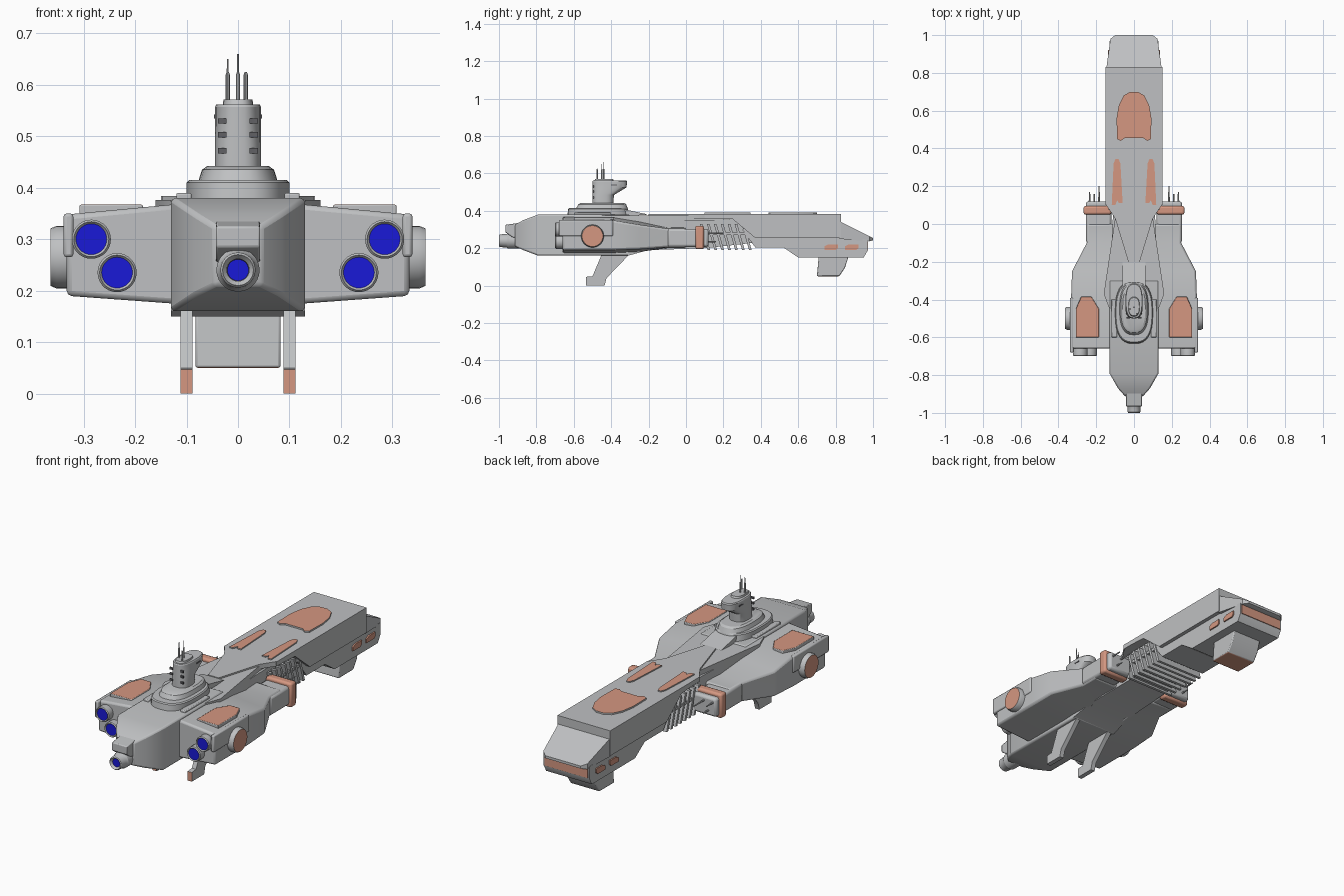
import bpy
import bmesh
import math
from mathutils import Vector

cube = bpy.data.objects.get("Cube")
if cube:
    bpy.data.objects.remove(cube, do_unlink=True)


def material(name, rgb):
    m = bpy.data.materials.new(name)
    m.use_nodes = True
    m.diffuse_color = (*rgb, 1)
    m.node_tree.nodes["Principled BSDF"].inputs["Base Color"].default_value = (*rgb, 1)
    return m


GREY = material("hull grey", (0.52, 0.53, 0.54))
SALMON = material("salmon panel", (0.66, 0.31, 0.22))
BLUE = material("engine blue", (0.01, 0.01, 0.68))
DARK = material("dark recess", (0.12, 0.12, 0.13))
UP, DOWN, AFT, SIDE = Vector((0, 0, 1)), Vector((0, 0, -1)), Vector((0, -1, 0)), Vector((1, 0, 0))


def build(name, rings, mat=GREY, bevel=0, mirror=False, accent=None):
    """Skin a row of equal rings, cap the ends; accent direction is painted salmon."""
    bm = bmesh.new()
    rows = [[bm.verts.new(p) for p in ring] for ring in rings]
    for a, b in zip(rows, rows[1:]):
        for i in range(len(a)):
            j = (i + 1) % len(a)
            bm.faces.new((a[i], a[j], b[j], b[i]))
    bm.faces.new(rows[0])
    bm.faces.new(rows[-1])
    bmesh.ops.recalc_face_normals(bm, faces=bm.faces[:])
    bm.normal_update()
    if accent:
        for f in bm.faces:
            f.material_index = int(f.normal.dot(accent) > 0.95)
    me = bpy.data.meshes.new(name)
    bm.to_mesh(me)
    bm.free()
    me.materials.append(mat)
    me.materials.append(SALMON)
    ob = bpy.data.objects.new(name, me)
    bpy.context.collection.objects.link(ob)
    if bevel:
        mod = ob.modifiers.new("Bevel", "BEVEL")
        mod.width, mod.segments, mod.limit_method = bevel, 2, "ANGLE"
    if mirror:
        ob.modifiers.new("Mirror", "MIRROR")
    bpy.ops.object.select_all(action="DESELECT")
    ob.select_set(True)
    bpy.context.view_layer.objects.active = ob
    bpy.ops.object.shade_smooth_by_angle(angle=math.radians(30))
    return ob


def place(axis, t, p):
    """Put a 2D point on the plane axis = t."""
    return Vector({"x": (t, p[0], p[1]), "y": (p[0], t, p[1]), "z": (p[0], p[1], t)}[axis])


def prism(name, pts, axis, a, b, **kw):
    return build(name, [[place(axis, t, p) for p in pts] for t in (a, b)], **kw)


def box(name, x, y, z, **kw):
    return prism(name, [(x[0], y[0]), (x[1], y[0]), (x[1], y[1]), (x[0], y[1])], "z", *z, **kw)


def loft(name, sections, **kw):
    """Symmetric rectangles along y: (y, half width, bottom, top)."""
    return build(name, [[(-w, y, a), (w, y, a), (w, y, b), (-w, y, b)]
                        for y, w, a, b in sections], **kw)


def lathe(name, axis, centre, profile, n=28, **kw):
    """Round part from (radius, position) pairs along an axis."""
    rings = [[place(axis, t, (centre[0] + r * math.cos(k * math.tau / n),
                              centre[1] + r * math.sin(k * math.tau / n)))
              for k in range(n)] for r, t in profile]
    return build(name, rings, **kw)


def symmetric(half):
    return half + [(-x, y) for x, y in reversed(half)]


def oval(z, w, y0, y1, n=32, power=0.75):
    """Squared-off oval ring at height z."""
    def sq(v):
        return math.copysign(abs(v) ** power, v)
    return [(w * sq(math.cos(k * math.tau / n)),
             (y0 + y1) / 2 + (y1 - y0) / 2 * sq(math.sin(k * math.tau / n)), z)
            for k in range(n)]


# Main hull and belly
loft("main_hull", [(-0.915, 0.045, 0.21, 0.325), (-0.87, 0.085, 0.19, 0.35),
                   (-0.79, 0.13, 0.16, 0.38), (-0.3, 0.13, 0.16, 0.38)], bevel=0.008)
loft("belly", [(-0.31, 0.13, 0.16, 0.36), (-0.2, 0.12, 0.19, 0.35),
               (0.1, 0.11, 0.2, 0.35), (0.37, 0.1, 0.23, 0.36)])
prism("saddle", symmetric([(0.13, -0.45), (0.16, -0.37), (0.1, 0.03), (0.1, 0.2)]),
      "z", 0.28, 0.376)
prism("neck_plate", symmetric([(0.03, -0.2), (0.1, 0.03), (0.15, 0.105), (0.15, 0.3)]),
      "z", 0.36, 0.384)

# Forward boom, lower nose and visor
prism("boom", [(0.1, 0.384), (0.1, 0.363), (0.25, 0.355), (0.37, 0.255),
               (0.83, 0.255), (0.83, 0.384)], "x", -0.15, 0.15)
prism("lower_nose", [(0.3, 0.3), (0.37, 0.205), (0.52, 0.205), (0.6, 0.15), (0.95, 0.15),
                     (0.97, 0.185), (0.97, 0.245), (0.83, 0.27)], "x", -0.13, 0.13)
loft("visor", [(0.82, 0.147, 0.25, 0.345), (0.98, 0.125, 0.237, 0.265),
               (1.0, 0.1, 0.242, 0.255)])
box("nose_band", (-0.122, 0.122), (0.966, 0.974), (0.188, 0.237), mat=SALMON)
for n, y in enumerate((0.74, 0.85)):
    prism(f"nose_side_light_{n}", [(y, 0.19), (y + 0.06, 0.19), (y + 0.072, 0.2),
                                   (y + 0.072, 0.22), (y + 0.02, 0.22), (y, 0.21)],
          "x", 0.128, 0.137, mat=SALMON, mirror=True)
prism("chin_pod", [(0.71, 0.16), (0.70, 0.05), (0.82, 0.05), (0.85, 0.095), (0.87, 0.16)],
      "x", -0.083, 0.083, bevel=0.005, accent=DOWN)

# Slanted cooling ribs under the boom
for n in range(7):
    y = 0.115 + n * 0.037
    prism(f"rib_{n}", [(y, 0.19), (y + 0.014, 0.19), (y - 0.026, 0.33), (y - 0.04, 0.33)],
          "x", -0.135, 0.135)
box("rib_rail", (0.11, 0.13), (0.08, 0.33), (0.27, 0.285), mirror=True)

# Raised salmon deck panels
prism("shield_panel", symmetric([(0.025, 0.455), (0.05, 0.455), (0.07, 0.44), (0.09, 0.45),
                                 (0.092, 0.56), (0.08, 0.63), (0.055, 0.68), (0.02, 0.70)]),
      "z", 0.38, 0.392, accent=UP)
prism("slot_panel", [(0.06, 0.11), (0.08, 0.11), (0.088, 0.125), (0.1, 0.1), (0.118, 0.1),
                     (0.108, 0.32), (0.098, 0.345), (0.082, 0.345), (0.072, 0.32)],
      "z", 0.38, 0.39, mirror=True, accent=UP)

# Side pods with engines, discs and top pads
pod = [(-0.66, 0.333, 0.19, 0.348, 0.173, 0.37), (-0.39, 0.333, 0.19, 0.348, 0.173, 0.37),
       (-0.25, 0.328, 0.195, 0.325, 0.18, 0.345), (-0.1, 0.25, 0.205, 0.305, 0.2, 0.31),
       (0.0, 0.25, 0.205, 0.305, 0.2, 0.31)]
build("side_pod", [[(0.1, y, ia), (x, y, a), (x, y, b), (0.1, y, ib)]
                   for y, x, a, b, ia, ib in pod], bevel=0.01, mirror=True)
box("pod_side_plate", (0.32, 0.339), (-0.68, -0.39), (0.265, 0.35), bevel=0.006, mirror=True)
box("pod_boom", (0.12, 0.254), (-0.1, 0.12), (0.207, 0.303), bevel=0.012, mirror=True)
box("pod_band", (0.12, 0.267), (0.05, 0.095), (0.195, 0.32), mat=SALMON, bevel=0.01, mirror=True)
for n, (x, z, y) in enumerate(((0.185, 0.28, 0.2), (0.235, 0.28, 0.17), (0.21, 0.235, 0.16))):
    lathe(f"pod_spike_{n}", "y", (x, z), [(0.005, 0.11), (0.003, y)], n=8, mirror=True)
prism("pod_top_pad", [(0.185, -0.6), (0.308, -0.6), (0.308, -0.45), (0.28, -0.385),
                      (0.225, -0.385), (0.185, -0.45)], "z", 0.34, 0.367,
      bevel=0.003, mirror=True, accent=UP)
lathe("pod_disc", "x", (-0.5, 0.265), [(0.061, 0.32), (0.061, 0.352), (0.056, 0.364)],
      mirror=True, accent=SIDE)
for n, c in enumerate(((0.285, 0.30), (0.235, 0.235))):
    lathe(f"pod_engine_{n}", "y", c, [(0.034, -0.64), (0.038, -0.66), (0.038, -0.695),
                                      (0.034, -0.70), (0.03, -0.695), (0.03, -0.68)], mirror=True)
    lathe(f"pod_engine_glow_{n}", "y", c, [(0.03, -0.685), (0.03, -0.694)], mat=BLUE, mirror=True)

# Stern engine and housing
lathe("stern_engine", "y", (0, 0.24), [(0.042, -0.86), (0.042, -0.95), (0.036, -0.96),
                                       (0.034, -0.995), (0.03, -1.0), (0.022, -0.99), (0.02, -0.97)])
lathe("stern_engine_glow", "y", (0, 0.24), [(0.021, -0.98), (0.021, -0.988)], mat=BLUE)
prism("stern_housing", [(-0.86, 0.24), (-0.93, 0.26), (-0.965, 0.285), (-0.965, 0.325), (-0.86, 0.34)],
      "x", -0.043, 0.043, bevel=0.004)

# Landing fins
prism("landing_fin", [(-0.535, 0), (-0.435, 0), (-0.425, 0.04), (-0.29, 0.18),
                      (-0.445, 0.18), (-0.5, 0.05), (-0.535, 0.047)],
      "x", 0.088, 0.112, mirror=True, accent=AFT)

# Bridge base, ramp and tower
build("bridge_base", [oval(0.37, 0.1, -0.635, -0.3), oval(0.41, 0.1, -0.63, -0.31),
                      oval(0.415, 0.095, -0.625, -0.315)])
build("bridge_step", [oval(0.41, 0.078, -0.59, -0.31), oval(0.435, 0.07, -0.575, -0.32),
                      oval(0.442, 0.06, -0.56, -0.33)])
prism("bridge_ramp", [(-0.34, 0.41), (-0.2, 0.38), (-0.34, 0.37)], "x", -0.06, 0.06)
box("deck_step", (0.09, 0.12), (-0.6, -0.4), (0.37, 0.39), bevel=0.004, mirror=True)
build("tower", [oval(0.43, 0.045, -0.5, -0.39), oval(0.485, 0.045, -0.5, -0.385),
                oval(0.525, 0.045, -0.5, -0.318), oval(0.557, 0.045, -0.5, -0.315),
                oval(0.562, 0.042, -0.497, -0.32)])
build("tower_cap", [oval(0.56, 0.03, -0.49, -0.385), oval(0.571, 0.028, -0.485, -0.39)])
for n, z in enumerate((0.467, 0.498, 0.525)):
    box(f"tower_window_{n}", (0.022, 0.039), (-0.501, -0.493), (z, z + 0.01),
        mat=DARK, mirror=True)
box("tower_side_slit", (0.04, 0.0462), (-0.4, -0.37), (0.535, 0.542), mat=DARK, mirror=True)
for n, (x, y, z) in enumerate(((-0.02, -0.45, 0.65), (0, -0.44, 0.66), (0.015, -0.475, 0.625))):
    lathe(f"antenna_{n}", "z", (x, y), [(0.004, 0.565), (0.004, 0.62), (0.002, 0.625), (0.0015, z)], n=8)
